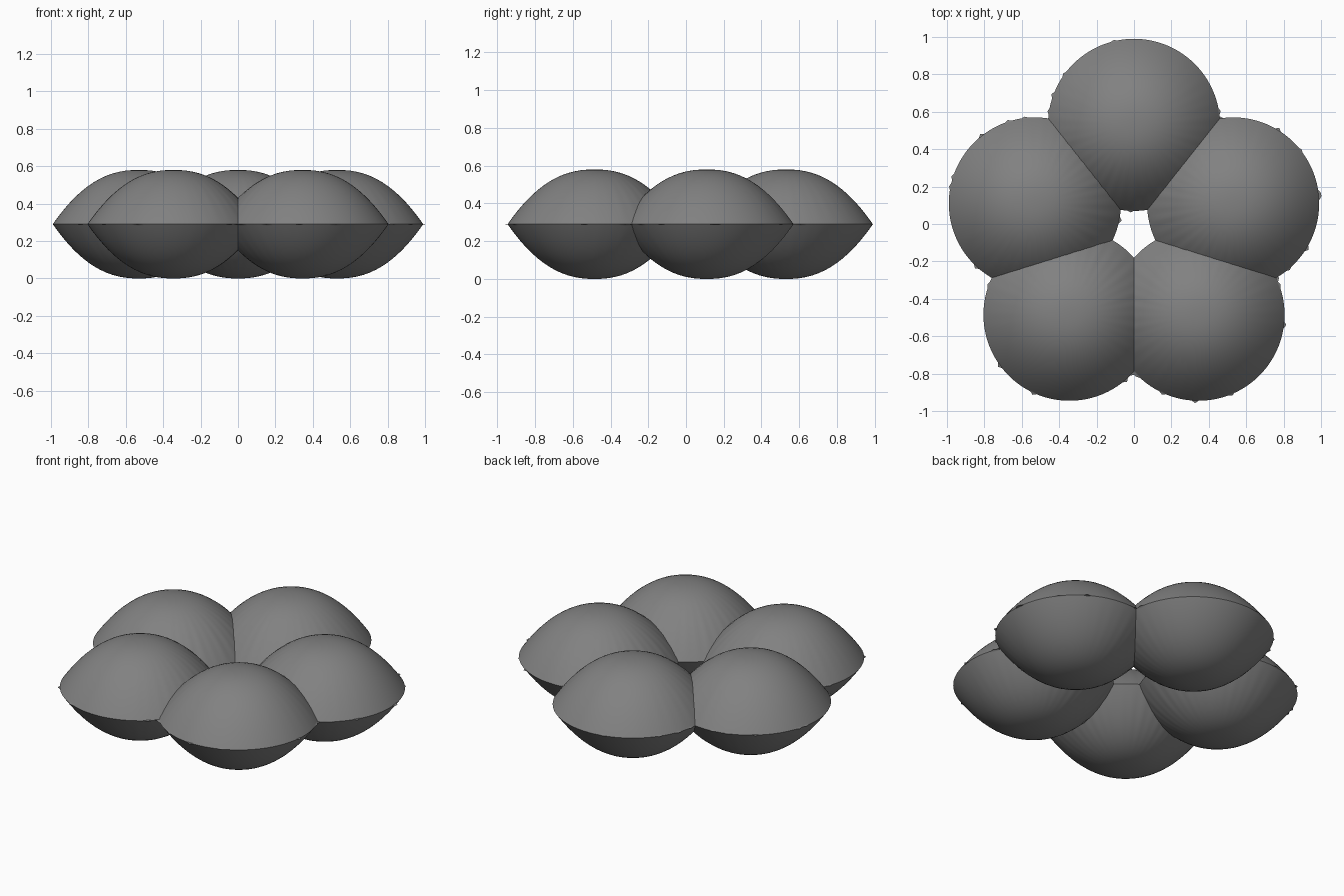
import bpy
import bmesh
import math
import random

cube = bpy.data.objects.get("Cube")
if cube:
    bpy.data.objects.remove(cube, do_unlink=True)

random.seed(4)
RADIUS = 0.46
HALF_HEIGHT = 0.29
SEGMENTS = 160

# One grey fabric for every cushion
fabric = bpy.data.materials.new("grey_fabric")
fabric.use_nodes = True
grey = (0.22, 0.22, 0.22, 1)
fabric.diffuse_color = grey
bsdf = fabric.node_tree.nodes["Principled BSDF"]
bsdf.inputs["Base Color"].default_value = grey
bsdf.inputs["Roughness"].default_value = 0.8


def seam_tucks():
    """Small puckers scattered round the seam, as radial offsets."""
    return [random.uniform(0.006, 0.014) if random.random() < 0.08 else 0
            for _ in range(SEGMENTS)]


def cushion(name, x, y):
    """Round inflated cushion with a pinched seam and gathers facing the middle."""
    inward = math.atan2(-y, -x)
    tucks = seam_tucks()
    phase = random.uniform(0, math.tau)
    bm = bmesh.new()
    bmesh.ops.create_uvsphere(bm, u_segments=SEGMENTS, v_segments=40, radius=1)
    for v in bm.verts:
        u = min(1, math.hypot(v.co.x, v.co.y))
        angle = math.atan2(v.co.y, v.co.x)
        side = 0 if abs(v.co.z) < 1e-4 else math.copysign(1, v.co.z)
        # Gathers are strongest on the side pressed against its neighbours
        facing = 0.5 + 0.5 * math.cos(angle - inward)
        wave = math.sin(38 * angle + phase) + 0.5 * math.sin(23 * angle)
        ripple = 0.004 * facing * wave * u ** 4 * (1 - u ** 6)
        height = HALF_HEIGHT * (1 - u ** 2.3) + ripple
        # Puckers only affect the seam itself
        tuck = tucks[round(angle / math.tau * SEGMENTS) % SEGMENTS]
        r = RADIUS * u + (tuck if side == 0 else 0)
        v.co = (r * math.cos(angle), r * math.sin(angle), side * height)
    mesh = bpy.data.meshes.new(name)
    bm.to_mesh(mesh)
    bm.free()
    mesh.materials.append(fabric)
    obj = bpy.data.objects.new(name, mesh)
    obj.location = (x, y, HALF_HEIGHT)
    bpy.context.collection.objects.link(obj)
    bpy.ops.object.select_all(action="DESELECT")
    obj.select_set(True)
    bpy.context.view_layer.objects.active = obj
    bpy.ops.object.shade_smooth_by_angle(angle=math.radians(40))


# Ring of five overlapping cushions
cushion("back_cushion", 0, 0.53)
for side_name, s in (("left", 1), ("right", -1)):
    cushion(side_name + "_side_cushion", s * 0.53, 0.11)
    cushion(side_name + "_front_cushion", s * 0.345, -0.485)
